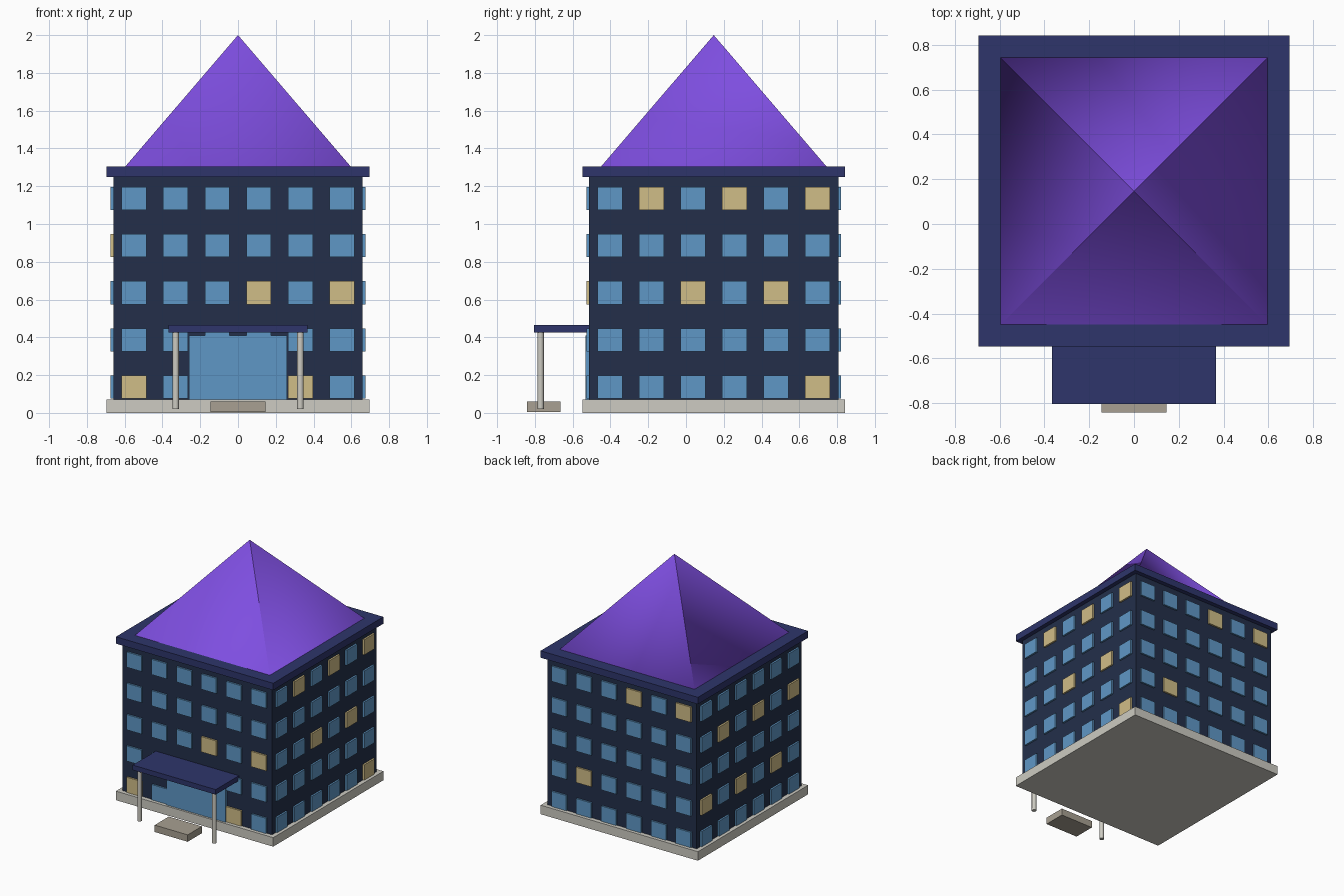
import bpy, bmesh, math
from mathutils import Matrix

if "Cube" in bpy.data.objects:
    bpy.data.objects.remove(bpy.data.objects["Cube"])

CY = 0.147          # depth of the block's centre
HALF = 0.66         # half width of the walls


def material(name, hexcode):
    def lin(c):
        return c / 12.92 if c <= 0.04045 else ((c + 0.055) / 1.055) ** 2.4
    m = bpy.data.materials.new(name)
    m.diffuse_color = [lin(int(hexcode[i:i + 2], 16) / 255) for i in (0, 2, 4)] + [1]
    m.use_nodes = True
    m.node_tree.nodes["Principled BSDF"].inputs["Base Color"].default_value = m.diffuse_color
    return m


WALL = material("wall_navy", "232f4a")
TRIM = material("trim_indigo", "2e356b")
ROOF = material("roof_purple", "7e4ee0")
GLASS = material("glass_blue", "5f97c6")
LIT = material("lit_window_yellow", "d0bd87")
STONE = material("pale_stone", "cdcbc2")
STEP = material("step_stone", "a8a092")


def make(name, bm, *mats):
    bmesh.ops.recalc_face_normals(bm, faces=bm.faces)
    me = bpy.data.meshes.new(name)
    bm.to_mesh(me)
    bm.free()
    for m in mats:
        me.materials.append(m)
    ob = bpy.data.objects.new(name, me)
    bpy.context.collection.objects.link(ob)
    return ob


def add_box(bm, x0, x1, y0, y1, z0, z1, turn=Matrix(), mat=0):
    mtx = (turn @ Matrix.Translation(((x0 + x1) / 2, (y0 + y1) / 2, (z0 + z1) / 2))
           @ Matrix.Diagonal((x1 - x0, y1 - y0, z1 - z0, 1)))
    verts = bmesh.ops.create_cube(bm, size=1, matrix=mtx)["verts"]
    for f in {f for v in verts for f in v.link_faces}:
        f.material_index = mat


def box(name, mat, *bounds):
    bm = bmesh.new()
    add_box(bm, *bounds)
    return make(name, bm, mat)


# Main block: plinth, walls, cornice
box("plinth", STONE, -0.695, 0.695, CY - 0.695, CY + 0.695, 0, 0.072)
box("walls", WALL, -HALF, HALF, CY - HALF, CY + HALF, 0.07, 1.255)
box("cornice", TRIM, -0.695, 0.695, CY - 0.695, CY + 0.695, 1.25, 1.305)

# Pyramid roof: rounded shading at the eaves, separate tips keep the peak crisp
bm = bmesh.new()
corners = [bm.verts.new((sx * 0.598, CY + sy * 0.598, 1.303))
           for sx, sy in ((-1, -1), (1, -1), (1, 1), (-1, 1))]
for i in range(4):
    tip = bm.verts.new((0, CY, 2.0))
    bm.faces.new((corners[i], corners[(i + 1) % 4], tip)).smooth = True
make("roof", bm, ROOF)

# Windows: a 6 x 5 grid per wall; lit ones given as (column from the left, floor)
lit = {
    "front": {(0, 0), (4, 0), (3, 2), (5, 2)},
    "right": {(1, 4), (3, 4), (5, 4), (2, 2), (4, 2), (5, 0)},
    "back": {(3, 4), (5, 4), (1, 1)},
    "left": {(0, 1), (2, 1), (4, 1), (1, 3), (3, 3), (5, 3)},
}
for side, (wall, lit_set) in enumerate(lit.items()):
    turn = Matrix.Translation((0, CY, 0)) @ Matrix.Rotation(side * math.pi / 2, 4, "Z")
    bm = bmesh.new()
    for col in range(6):
        for floor in range(5):
            x, z = -0.55 + 0.22 * col, 0.136 + 0.25 * floor
            add_box(bm, x - 0.066, x + 0.066, -HALF - 0.014, -HALF + 0.005,
                    z - 0.061, z + 0.061, turn, int((col, floor) in lit_set))
    make(wall + "_windows", bm, GLASS, LIT)

# Entrance: glass doors, canopy, posts, loose step
box("entrance_glass", GLASS, -0.26, 0.26, -0.532, -0.505, 0.072, 0.411)
box("canopy", TRIM, -0.367, 0.367, -0.805, -0.51, 0.426, 0.466)
for name, x in (("left_post", -0.33), ("right_post", 0.33)):
    bm = bmesh.new()
    bmesh.ops.create_cone(bm, cap_ends=True, segments=8, radius1=0.0175, radius2=0.0175,
                          depth=0.408, matrix=Matrix.Translation((x, -0.77, 0.224)))
    for f in bm.faces:
        f.smooth = len(f.verts) == 4
    for e in bm.edges:
        e.smooth = all(f.smooth for f in e.link_faces)
    make(name, bm, STONE)
box("front_step", STEP, -0.146, 0.146, -0.843, -0.665, 0.005, 0.06)
